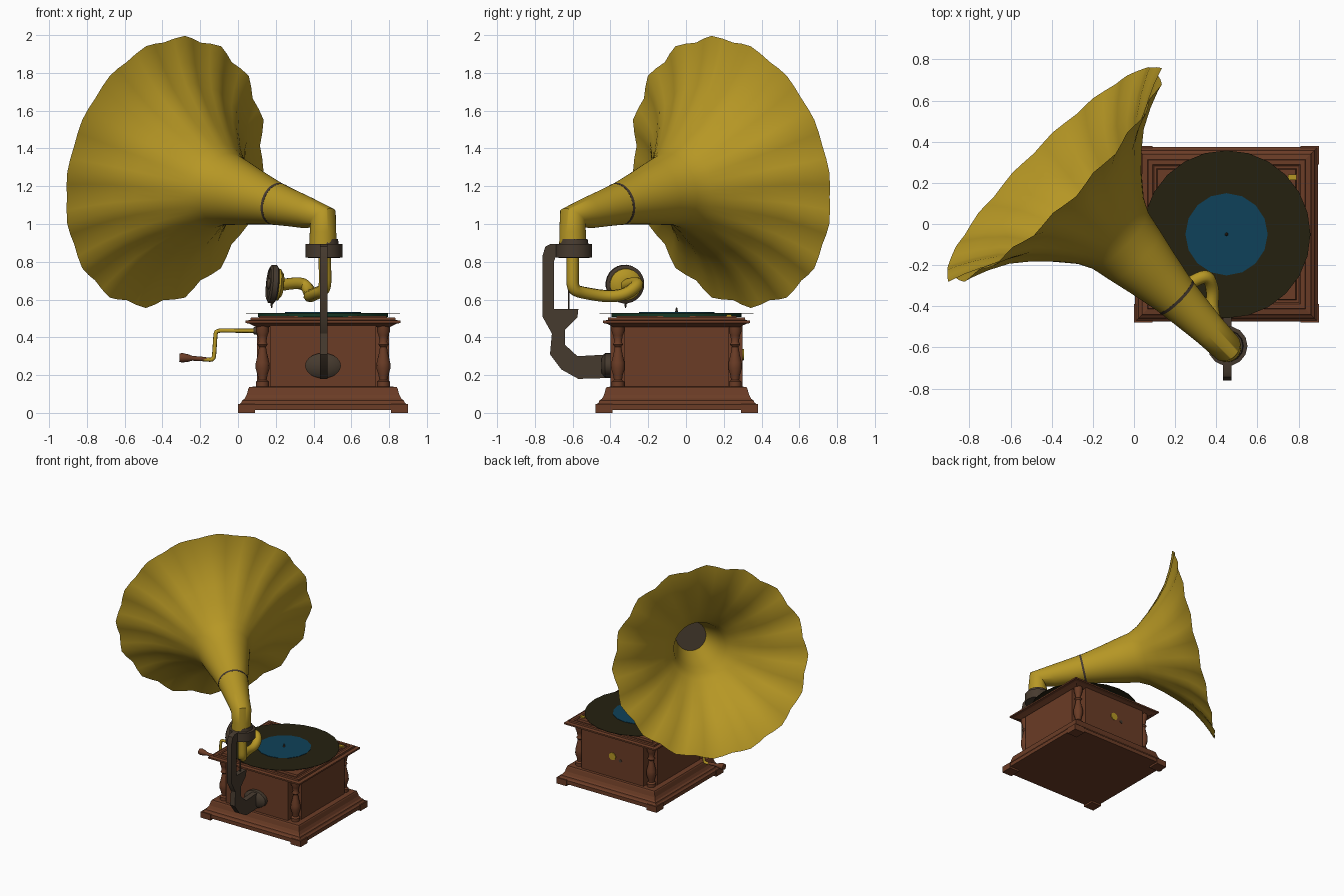
import bpy, bmesh, math
from mathutils import Vector

if "Cube" in bpy.data.objects:
    bpy.data.objects.remove(bpy.data.objects["Cube"])


def material(name, rgb):
    m = bpy.data.materials.new(name)
    m.diffuse_color = (*rgb, 1)
    m.use_nodes = True
    m.node_tree.nodes["Principled BSDF"].inputs["Base Color"].default_value = m.diffuse_color
    return m


WOOD = material("brown wood", (0.145, 0.045, 0.019))
BRASS = material("brass", (0.47, 0.31, 0.018))
IRON = material("dark iron", (0.062, 0.043, 0.028))
VINYL = material("black vinyl", (0.018, 0.015, 0.005))
BLUE = material("blue label", (0.0045, 0.053, 0.1))
FELT = material("green felt", (0.008, 0.04, 0.02))
CX, CY = 0.45, -0.05      # cabinet centre


def finish(name, bm, mat, smooth=35):
    bmesh.ops.recalc_face_normals(bm, faces=bm.faces)
    me = bpy.data.meshes.new(name)
    bm.to_mesh(me)
    bm.free()
    me.materials.append(mat)
    ob = bpy.data.objects.new(name, me)
    bpy.context.collection.objects.link(ob)
    if smooth:
        bpy.ops.object.select_all(action='DESELECT')
        ob.select_set(True)
        bpy.context.view_layer.objects.active = ob
        bpy.ops.object.shade_smooth_by_angle(angle=math.radians(smooth))
    return ob


def loft(name, rings, mat, smooth=35, caps=True):
    """Skin a list of rings with equal point counts."""
    bm = bmesh.new()
    rows = [[bm.verts.new(p) for p in r] for r in rings]
    n = len(rows[0])
    for a, b in zip(rows, rows[1:]):
        for i in range(n):
            j = (i + 1) % n
            bm.faces.new((a[i], a[j], b[j], b[i]))
    if caps:
        bm.faces.new(rows[0])
        bm.faces.new(rows[-1])
    return finish(name, bm, mat, smooth)


def lathe(name, profile, origin, axis, mat, n=24, smooth=35):
    """Turn (radius, distance) pairs about an axis."""
    q = Vector((0, 0, 1)).rotation_difference(Vector(axis).normalized())
    rings = [[Vector(origin) + q @ Vector((r * math.cos(2 * math.pi * i / n),
                                           r * math.sin(2 * math.pi * i / n), h))
              for i in range(n)] for r, h in profile]
    return loft(name, rings, mat, smooth)


def moulding(name, profile, mat):
    """Rectangular moulding: (inset from plinth edge, height) pairs."""
    loft(name, [[(CX + sx * (0.45 - d), CY + sy * (0.43 - d), z)
                 for sx, sy in ((-1, -1), (1, -1), (1, 1), (-1, 1))]
                for d, z in profile], mat, 0)


def box(name, x, y, z, mat):
    loft(name, [[(x[0], y[0], h), (x[1], y[0], h), (x[1], y[1], h), (x[0], y[1], h)]
                for h in z], mat, 0)


def tube(name, pts, r, mat):
    """Round tube along a smooth path."""
    cu = bpy.data.curves.new(name, 'CURVE')
    cu.dimensions = '3D'
    cu.bevel_depth, cu.bevel_resolution, cu.use_fill_caps = r, 2, True
    cu.resolution_u = 5
    sp = cu.splines.new('NURBS')
    sp.points.add(len(pts) - 1)
    for p, co in zip(sp.points, pts):
        p.co = (*co, 1)
    sp.order_u, sp.use_endpoint_u = 3, True
    tmp = bpy.data.objects.new(name + "_path", cu)
    bpy.context.collection.objects.link(tmp)
    bpy.context.view_layer.update()
    me = bpy.data.meshes.new_from_object(
        tmp.evaluated_get(bpy.context.evaluated_depsgraph_get()))
    bpy.data.objects.remove(tmp)
    bm = bmesh.new()
    bm.from_mesh(me)
    return finish(name, bm, mat, 50)


# Cabinet: plinth with feet, notched body, lid
moulding("plinth", [(0.006, 0.015), (0.006, 0.045), (0.018, 0.055), (0.022, 0.066), (0.035, 0.075),
                    (0.046, 0.095), (0.055, 0.128), (0.06, 0.137), (0.095, 0.14)], WOOD)
for sx in (-1, 1):
    for sy in (-1, 1):
        fx, fy = CX + sx * 0.405, CY + sy * 0.385
        box("foot", (fx - 0.045, fx + 0.045), (fy - 0.045, fy + 0.045), (0, 0.048), WOOD)
        # Turned corner column
        lathe("corner_column",
              [(0.034, 0.138), (0.034, 0.165), (0.022, 0.175), (0.026, 0.2), (0.037, 0.235),
               (0.036, 0.265), (0.024, 0.315), (0.018, 0.35), (0.028, 0.362), (0.02, 0.376),
               (0.026, 0.41), (0.034, 0.43), (0.034, 0.47)],
              (CX + sx * 0.32, CY + sy * 0.31, 0), (0, 0, 1), WOOD, 14, 40)
box("body_long", (0.1, 0.8), (CY - 0.275, CY + 0.275), (0.13, 0.48), WOOD)
box("body_wide", (0.17, 0.73), (CY - 0.35, CY + 0.35), (0.13, 0.48), WOOD)
moulding("lid", [(0.095, 0.455), (0.075, 0.465), (0.06, 0.472), (0.04, 0.476), (0.04, 0.488),
                 (0.066, 0.492), (0.068, 0.505), (0.09, 0.505), (0.098, 0.498), (0.11, 0.498),
                 (0.114, 0.512)], WOOD)

# Turntable, record, label, spindle
lathe("platter", [(0.344, 0.508), (0.344, 0.527)], (CX, CY, 0), (0, 0, 1), FELT, 32)
lathe("record", [(0.408, 0.527), (0.408, 0.53)], (CX, CY, 0), (0, 0, 1), VINYL, 24)
lathe("record_label", [(0.2, 0.53), (0.2, 0.533)], (CX, CY, 0), (0, 0, 1), BLUE, 16)
lathe("spindle", [(0.009, 0.53), (0.003, 0.558)], (CX, CY, 0), (0, 0, 1), IRON, 8)
box("brake_lever", (0.75, 0.79), (0.215, 0.24), (0.51, 0.522), BRASS)

# Back plate and keyhole
lathe("back_plate", [(0.03, 0), (0.03, 0.008)], (0.45, 0.298, 0.31), (0, 1, 0), BRASS, 14)
lathe("keyhole", [(0.013, 0), (0.013, 0.006)], (0.38, 0.298, 0.29), (0, 1, 0), IRON, 10)

# Horn: mitred elbow, then a flare rippling towards the rim
S = Vector((0.45, -0.6, 1.035))
D = Vector((-0.693, 0.697, 0.2)).normalized()
U = Vector((0.707, 0.707, 0))


def ring(c, n, r, ripple=0, seg=64, lobes=16):
    n = n.normalized()
    v = n.cross(U).normalized()
    out = []
    for i in range(seg):
        a = 2 * math.pi * i / seg
        k = r + ripple * math.cos(lobes * a)
        out.append(c + k * (math.cos(a) * U + math.sin(a) * v) - n * ripple * 0.6 * math.cos(lobes * a))
    return out


Z = Vector((0, 0, 1))
flare = [(0.12, 0.083), (0.25, 0.098), (0.38, 0.115), (0.52, 0.143), (0.64, 0.17), (0.75, 0.193),
         (0.82, 0.228), (0.92, 0.31), (1.02, 0.405), (1.1, 0.495), (1.16, 0.595), (1.2, 0.68),
         (1.215, 0.722)]
rings = [ring(Vector((0.45, -0.6, 0.86)), Z, 0.072), ring(Vector((0.45, -0.6, 0.96)), Z, 0.07),
         ring(S, Z + D, 0.075)]
rings += [ring(S + D * s, D, r, 0.013 * max(0, (s - 0.8) / 0.415) ** 2) for s, r in flare]
loft("horn", rings, BRASS, 60, caps=False)
lathe("horn_throat", [(0.105, 0.34), (0.11, 0.37)], S, D, IRON, 24)
lathe("horn_joint", [(0.1115, 0.345), (0.1135, 0.36)], S, D, IRON, 32)

# Collar and support bracket
lathe("collar", [(0.074, 0.92), (0.078, 0.895), (0.097, 0.893), (0.097, 0.822), (0.06, 0.82)],
      (0.455, -0.593, 0), (0, 0, 1), IRON, 14)
side = [(-0.40, 0.31), (-0.40, 0.185), (-0.57, 0.18), (-0.66, 0.23), (-0.72, 0.31), (-0.71, 0.42),
        (-0.76, 0.51), (-0.76, 0.83), (-0.745, 0.88), (-0.72, 0.893), (-0.66, 0.893), (-0.66, 0.83),
        (-0.69, 0.825), (-0.70, 0.80), (-0.70, 0.55), (-0.57, 0.55), (-0.575, 0.505), (-0.64, 0.44),
        (-0.64, 0.36), (-0.575, 0.30)]
loft("bracket", [[(x, y, z) for y, z in side] for x in (0.433, 0.475)], IRON, 30)
flange = lathe("bracket_flange", [(0.095, 0), (0.095, 0.03), (0.06, 0.05)], (0, 0, 0), (0, -1, 0), IRON, 20)
flange.location = (0.45, -0.398, 0.25)
flange.scale = (1, 1, 0.7)

# Tone arm, sound box and needle
tube("tone_arm", [(0.458, -0.6, 0.83), (0.462, -0.6, 0.74), (0.46, -0.6, 0.65), (0.42, -0.54, 0.635),
                  (0.375, -0.42, 0.615), (0.385, -0.32, 0.625), (0.36, -0.25, 0.68),
                  (0.30, -0.27, 0.69), (0.22, -0.32, 0.675)], 0.033, BRASS)
AX = Vector((-1, -0.15, 0.1))
lathe("sound_box_back", [(0.03, -0.035), (0.06, -0.03), (0.085, -0.012), (0.085, 0)],
      (0.205, -0.32, 0.68), AX, BRASS, 20)
lathe("sound_box", [(0.09, 0), (0.102, 0.008), (0.102, 0.035), (0.085, 0.045), (0.078, 0.038),
                    (0.03, 0.04), (0.02, 0.055)], (0.205, -0.32, 0.68), AX, IRON, 24)
lathe("needle", [(0.003, 0), (0.009, 0.04)], (0.178, -0.32, 0.555), (0, 0, 1), IRON, 8)
lathe("stay_rod", [(0.005, 0.54), (0.005, 0.68)], (0.455, -0.62, 0), (0, 0, 1), IRON, 6)

# Crank and handle
tube("crank", [(0.11, CY, 0.435), (-0.04, CY, 0.435), (-0.115, CY, 0.437), (-0.12, CY, 0.41),
               (-0.125, CY, 0.32), (-0.13, CY, 0.28), (-0.17, CY, 0.283), (-0.26, CY, 0.29)], 0.011, BRASS)
lathe("crank_boss", [(0.022, 0), (0.018, 0.02)], (0.102, CY, 0.435), (-1, 0, 0), IRON, 12)
lathe("crank_handle", [(0.01, 0), (0.013, 0.04), (0.012, 0.075), (0.02, 0.1), (0.025, 0.13), (0.022, 0.145)],
      (-0.165, CY, 0.284), (-1, 0, 0.06), WOOD, 12)
